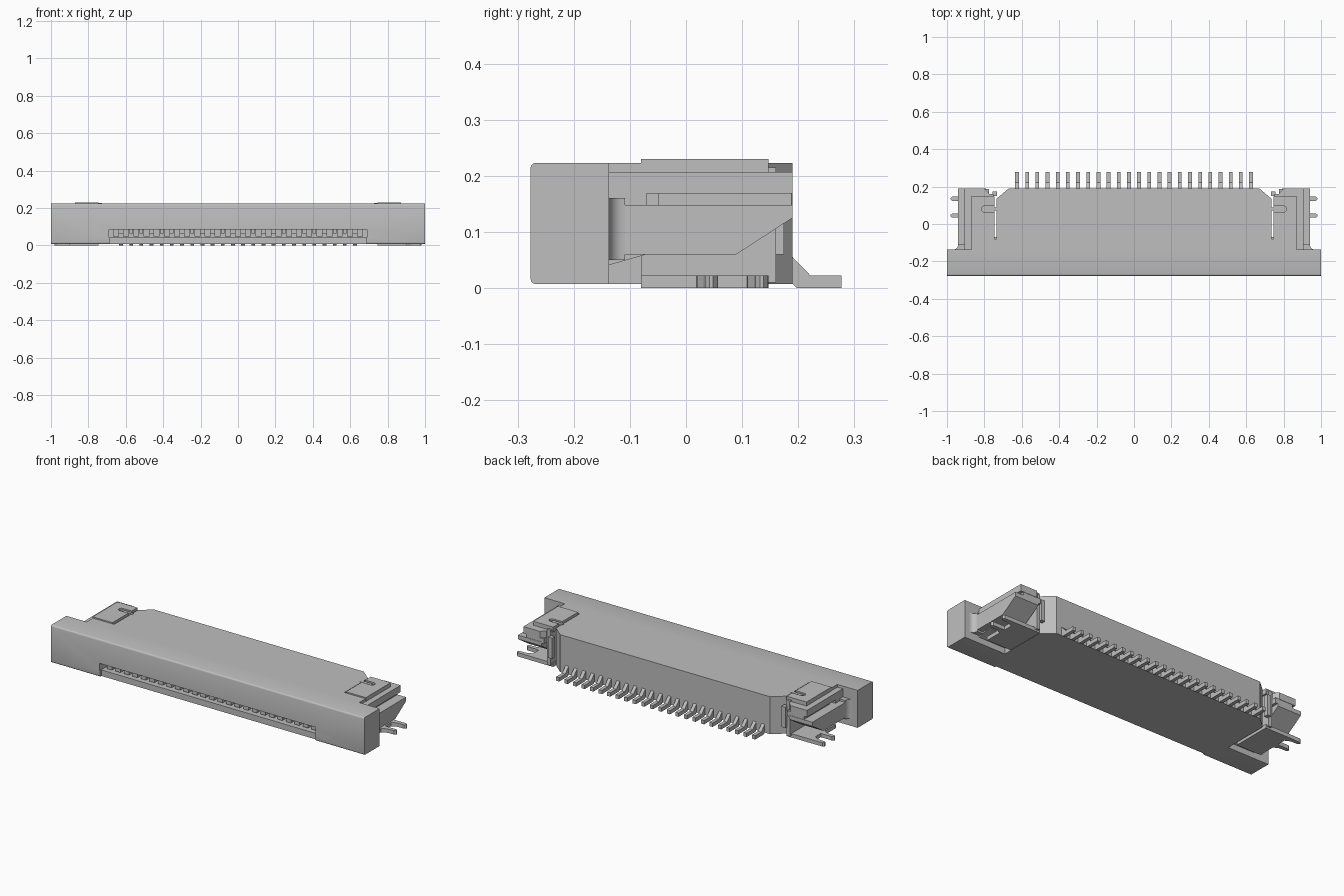
import bpy, bmesh, math

old = bpy.data.objects.get("Cube")
if old:
    bpy.data.objects.remove(old, do_unlink=True)

grey = bpy.data.materials.new("light grey")
grey.use_nodes = True
GREY = (0.52, 0.52, 0.52, 1)
grey.diffuse_color = GREY
grey.node_tree.nodes["Principled BSDF"].inputs["Base Color"].default_value = GREY


def prism(name, pts, lo, hi, axis="z"):
    """Extrude a profile: (x, y) along z, or (y, z) along x."""
    bm = bmesh.new()
    put = (lambda p, d: (p[0], p[1], d)) if axis == "z" else (lambda p, d: (d, p[0], p[1]))
    face = bm.faces.new([bm.verts.new(put(p, lo)) for p in pts])
    new = bmesh.ops.extrude_face_region(bm, geom=[face])["geom"]
    shift = (0, 0, hi - lo) if axis == "z" else (hi - lo, 0, 0)
    bmesh.ops.translate(bm, verts=[g for g in new if isinstance(g, bmesh.types.BMVert)], vec=shift)
    bmesh.ops.recalc_face_normals(bm, faces=bm.faces)
    mesh = bpy.data.meshes.new(name)
    bm.to_mesh(mesh)
    bm.free()
    mesh.materials.append(grey)
    obj = bpy.data.objects.new(name, mesh)
    bpy.context.collection.objects.link(obj)
    return obj


def box(name, x0, x1, y0, y1, z0, z1):
    return prism(name, [(x0, y0), (x1, y0), (x1, y1), (x0, y1)], z0, z1)


def cut(obj, cutter):
    mod = obj.modifiers.new("cut", "BOOLEAN")
    mod.operation = "DIFFERENCE"
    mod.solver = "EXACT"
    mod.object = cutter
    bpy.context.view_layer.objects.active = obj
    bpy.ops.object.modifier_apply(modifier=mod.name)
    bpy.data.objects.remove(cutter, do_unlink=True)


def mirror_x(obj):
    mod = obj.modifiers.new("mirror", "MIRROR")
    mod.use_axis[0] = True


def array_x(obj, count, pitch):
    mod = obj.modifiers.new("row", "ARRAY")
    mod.count = count
    mod.use_relative_offset = False
    mod.use_constant_offset = True
    mod.constant_offset_displace = (pitch, 0, 0)


# Housing: wide front bar and narrower body with chamfered rear corners
half = [(1, -0.277), (1, -0.137), (0.735, -0.137), (0.735, 0.135), (0.67, 0.19)]
body = prism("housing", half + [(-x, y) for x, y in reversed(half)], 0.007, 0.223)

# Rounded long front edges
bm = bmesh.new()
bm.from_mesh(body.data)
front = [e for e in bm.edges if all(v.co.y < -0.27 for v in e.verts)
         and abs(e.verts[0].co.x - e.verts[1].co.x) > 1]
bmesh.ops.bevel(bm, geom=front, offset=0.009, segments=3, profile=0.5, affect="EDGES")
bm.to_mesh(body.data)
bm.free()

# Cable slot with a set-back lower lip
cut(body, box("slot_cutter", -0.69, 0.69, -0.4, 0.1, 0.042, 0.085))
cut(body, box("lip_cutter", -0.688, 0.688, -0.4, -0.262, -0.05, 0.06))

# Comb of dividers and contacts inside the slot
PITCH, PINS = 0.0544, 24
first = -PITCH * (PINS - 1) / 2
x = first - PITCH / 2
comb = box("slot_divider", x - 0.016, x + 0.016, -0.24, 0.1, 0.046, 0.086)
array_x(comb, PINS + 1, PITCH)
contact = box("slot_contact", first - 0.01, first + 0.01, -0.18, 0.1, 0.062, 0.086)
array_x(contact, PINS, PITCH)

# Row of solder pins along the rear
pin = prism("solder_pin", [(0.15, 0.009), (0.19, 0.007), (0.197, 0), (0.277, 0),
                           (0.277, 0.022), (0.222, 0.022), (0.19, 0.055), (0.15, 0.055)],
            first - 0.01, first + 0.01, "x")
array_x(pin, PINS, PITCH)

# Side decks carrying the metal clips
deck = prism("side_deck", [(0.73, -0.14), (0.905, -0.14), (0.905, 0.19), (0.80, 0.19),
                           (0.775, 0.165), (0.775, -0.07), (0.73, -0.07)], 0.168, 0.207)
# Raised rim where the deck meets the front bar
rim = box("deck_rim", 0.73, 0.87, -0.14, -0.08, 0.2, 0.223)
web = box("deck_web", 0.775, 0.885, -0.05, 0.188, 0.14, 0.17)

# Latch arms, tapered into the bar at the front and sloped at the rear
arm = prism("latch_arm", [(-0.14, 0.06), (0.09, 0.06), (0.19, 0.125), (0.19, 0.148),
                          (-0.14, 0.148)], 0.79, 0.94, "x")
gusset = prism("arm_gusset", [(-0.14, 0.04), (-0.07, 0.06), (-0.07, 0.17), (-0.14, 0.192)],
               0.735, 0.905, "x")
R = 0.028
arc = [(0.94 + R - R * math.sin(a), -0.137 + R - R * math.cos(a))
       for a in [i * math.pi / 12 for i in range(7)]]
fillet = prism("arm_fillet", [(0.90, -0.14), (0.94 + R, -0.14)] + arc + [(0.90, -0.109)],
               0.05, 0.16)

# Metal clip: slotted top plate, inner spine, bottom plate with prongs
top = box("clip_top", 0.745, 0.872, -0.08, 0.147, 0.2, 0.23)
oval = [(0.80 + 0.016 * math.cos(a), 0.08 + 0.016 * math.sin(a))
        for a in [-math.pi / 2 + i * math.pi / 8 for i in range(9)]]
cut(top, prism("clip_slot_cutter", oval + [(0.70, 0.096), (0.70, 0.064)], 0.219, 0.3))
tongue = box("clip_tongue", 0.728, 0.80, 0.072, 0.088, 0.21, 0.226)
spine = box("clip_spine", 0.752, 0.775, -0.08, 0.16, 0.01, 0.215)
tab = box("clip_tab", 0.732, 0.757, 0.15, 0.175, 0.06, 0.18)
base = box("clip_base", 0.745, 0.90, -0.08, 0.147, 0, 0.022)
prongs = []
for name, y in (("rear_prong", 0.135), ("front_prong", 0.045)):
    prongs.append(prism(name, [(0.89, y - 0.028), (0.905, y - 0.025), (0.925, y - 0.014),
                               (0.945, y - 0.011), (0.972, y - 0.011), (0.982, y - 0.003),
                               (0.982, y + 0.003), (0.972, y + 0.011), (0.945, y + 0.011),
                               (0.89, y + 0.012)], 0, 0.022))

for obj in [deck, rim, web, arm, gusset, fillet, top, tongue, spine, tab, base] + prongs:
    mirror_x(obj)

# Smooth only the rounded edges
for obj in (body, fillet):
    bpy.ops.object.select_all(action="DESELECT")
    obj.select_set(True)
    bpy.context.view_layer.objects.active = obj
    bpy.ops.object.shade_smooth_by_angle(angle=math.radians(32))
